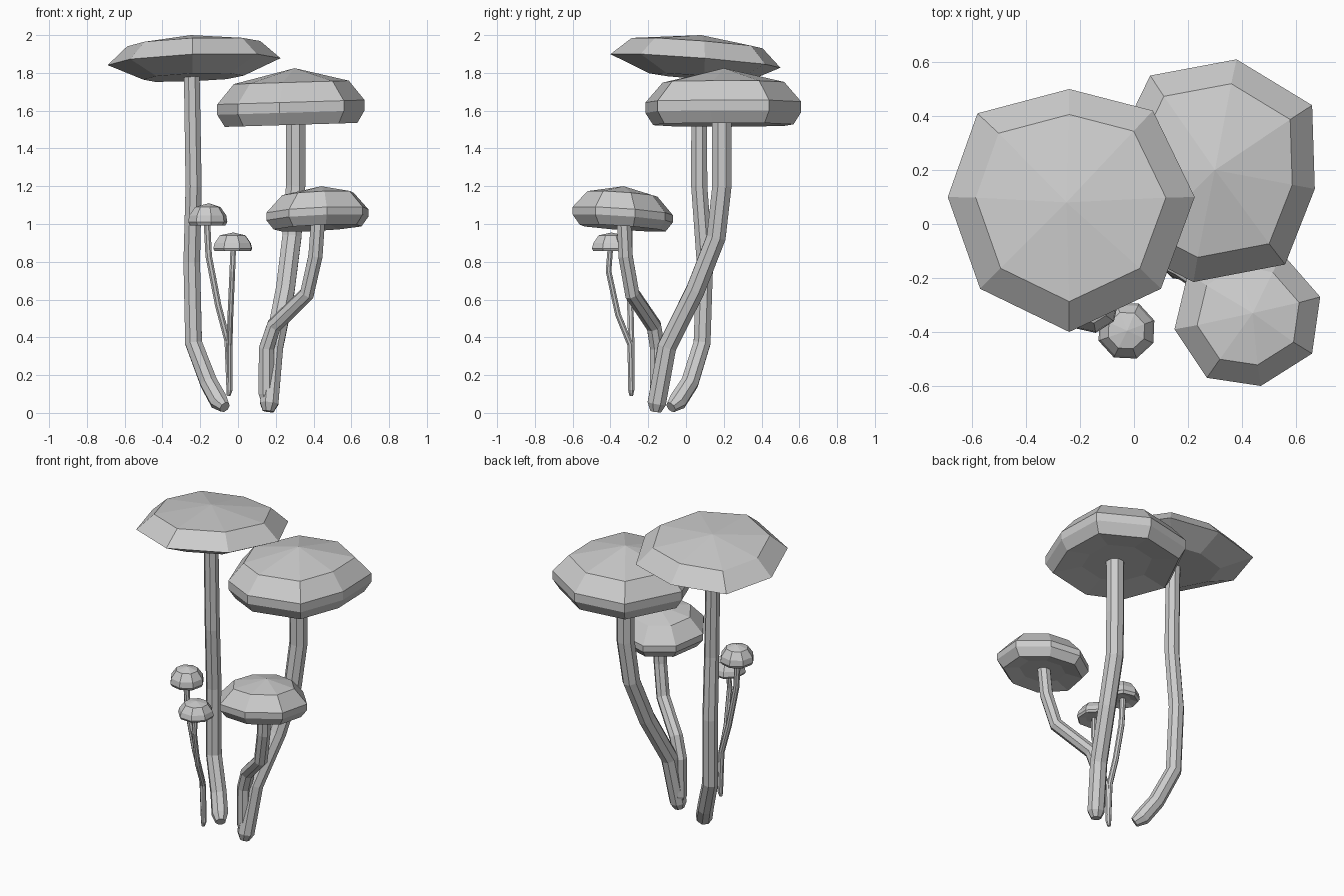
import bpy, bmesh
from math import sin, cos, pi, radians
from mathutils import Vector

if "Cube" in bpy.data.objects:
    bpy.data.objects.remove(bpy.data.objects["Cube"])

UP = Vector((0, 0, 1))


def loft(name, rings, top=None):
    """Skin a stack of equal rings, bottom to top; close with an n-gon or an apex."""
    bm = bmesh.new()
    vs = [[bm.verts.new(p) for p in r] for r in rings]
    n = len(vs[0])
    for a, b in zip(vs, vs[1:]):
        for i in range(n):
            j = (i + 1) % n
            bm.faces.new((a[i], a[j], b[j], b[i]))
    bm.faces.new(vs[0][::-1])
    if top is None:
        bm.faces.new(vs[-1])
    else:
        t = bm.verts.new(top)
        for i in range(n):
            bm.faces.new((vs[-1][i], vs[-1][(i + 1) % n], t))
    bmesh.ops.recalc_face_normals(bm, faces=bm.faces)
    me = bpy.data.meshes.new(name)
    bm.to_mesh(me)
    bm.free()
    ob = bpy.data.objects.new(name, me)
    bpy.context.collection.objects.link(ob)
    return ob


def stem(name, path, r0, r1, sides=8):
    """Faceted tube along a path with a rounded foot."""
    pts = [Vector(p) for p in path]
    rings = []
    for k, p in enumerate(pts):
        t = (pts[min(k + 1, len(pts) - 1)] - pts[max(k - 1, 0)]).normalized()
        q = UP.rotation_difference(t)
        r = r0 + (r1 - r0) * k / (len(pts) - 1)
        if k == 0:
            r *= 0.6
        rings.append([p + q @ Vector((r * cos((i + .5) * 2 * pi / sides),
                                      r * sin((i + .5) * 2 * pi / sides), 0))
                      for i in range(sides)])
    return loft(name, rings)


def cap(name, centre, outline, profile, apex, tilt=(0, 0)):
    """Polygonal cap: outline scaled at each (scale, z) step and tilted."""
    cx, cy = centre
    rings = []
    for s, z in profile:
        rings.append([(cx + s * (x - cx), cy + s * (y - cy),
                       z + s * (tilt[0] * (x - cx) + tilt[1] * (y - cy)))
                      for x, y in outline])
    return loft(name, rings, apex)


def octagon(cx, cy, r, turn):
    return [(cx + r * cos(radians(turn + 45 * i)), cy + r * sin(radians(turn + 45 * i)))
            for i in range(8)]


# tall mushroom with a wide flat cap
stem("tall_stem", [(-.07, -.08, .03), (-.1, -.045, .06), (-.155, .02, .16), (-.235, .085, .37),
                   (-.245, .1, .8), (-.235, .07, 1.2), (-.245, .07, 1.8)], .052, .045)
cap("tall_cap", (-.24, .09),
    [(.225, .1), (.07, .42), (-.24, .5), (-.58, .41), (-.69, .1), (-.57, -.24), (-.24, -.4), (.1, -.24)],
    [(.58, 1.775), (1, 1.86), (.77, 1.955)], (-.25, .08, 2.0), (.04, -.08))

# second mushroom with a thick broad cap
stem("broad_stem", [(.16, -.16, .008), (.165, -.155, .05), (.19, -.1, .35), (.25, .05, .65),
                    (.285, .16, .93), (.305, .19, 1.2), (.305, .19, 1.58)], .052, .056)
cap("broad_cap", (.29, .2),
    [(.67, .13), (.66, .44), (.38, .61), (.06, .55), (-.11, .2), (0, -.1), (.22, -.215), (.56, -.15)],
    [(.5, 1.55), (.9, 1.525), (1, 1.59), (1, 1.645), (.78, 1.75)], (.3, .2, 1.825), (.03, 0))

# medium mushroom with a bent stem
stem("bent_stem", [(.16, -.16, .03), (.15, -.15, .1), (.15, -.15, .34), (.19, -.17, .46),
                   (.365, -.285, .63), (.41, -.32, .83), (.425, -.33, 1.04)], .045, .04)
cap("bent_cap", (.43, -.34),
    [(.69, -.27), (.55, -.11), (.36, -.07), (.2, -.18), (.15, -.39), (.27, -.57), (.47, -.6), (.66, -.48)],
    [(.5, 1.0), (.86, .98), (1, 1.03), (1, 1.07), (.7, 1.16)], (.44, -.33, 1.2), (.05, -.07))

# two small mushrooms sharing a root
stem("small_left_stem", [(-.05, -.29, .09), (-.045, -.29, .12), (-.055, -.29, .38), (-.105, -.295, .57),
                         (-.155, -.3, .83), (-.165, -.3, 1.02)], .017, .019)
cap("small_left_cap", (-.16, -.3), octagon(-.16, -.3, .105, 10),
    [(.5, 1.005), (.9, .993), (1, 1.01), (.95, 1.045), (.65, 1.09)], (-.155, -.3, 1.11))

stem("small_front_stem", [(-.05, -.29, .09), (-.045, -.29, .12), (-.045, -.295, .36), (-.04, -.36, .52),
                          (-.03, -.41, .75), (-.025, -.4, .88)], .017, .016)
cap("small_front_cap", (-.028, -.395), octagon(-.028, -.395, .11, 20),
    [(.5, .865), (.93, .857), (1, .87), (.92, .9), (.65, .94)], (-.025, -.395, .955))
